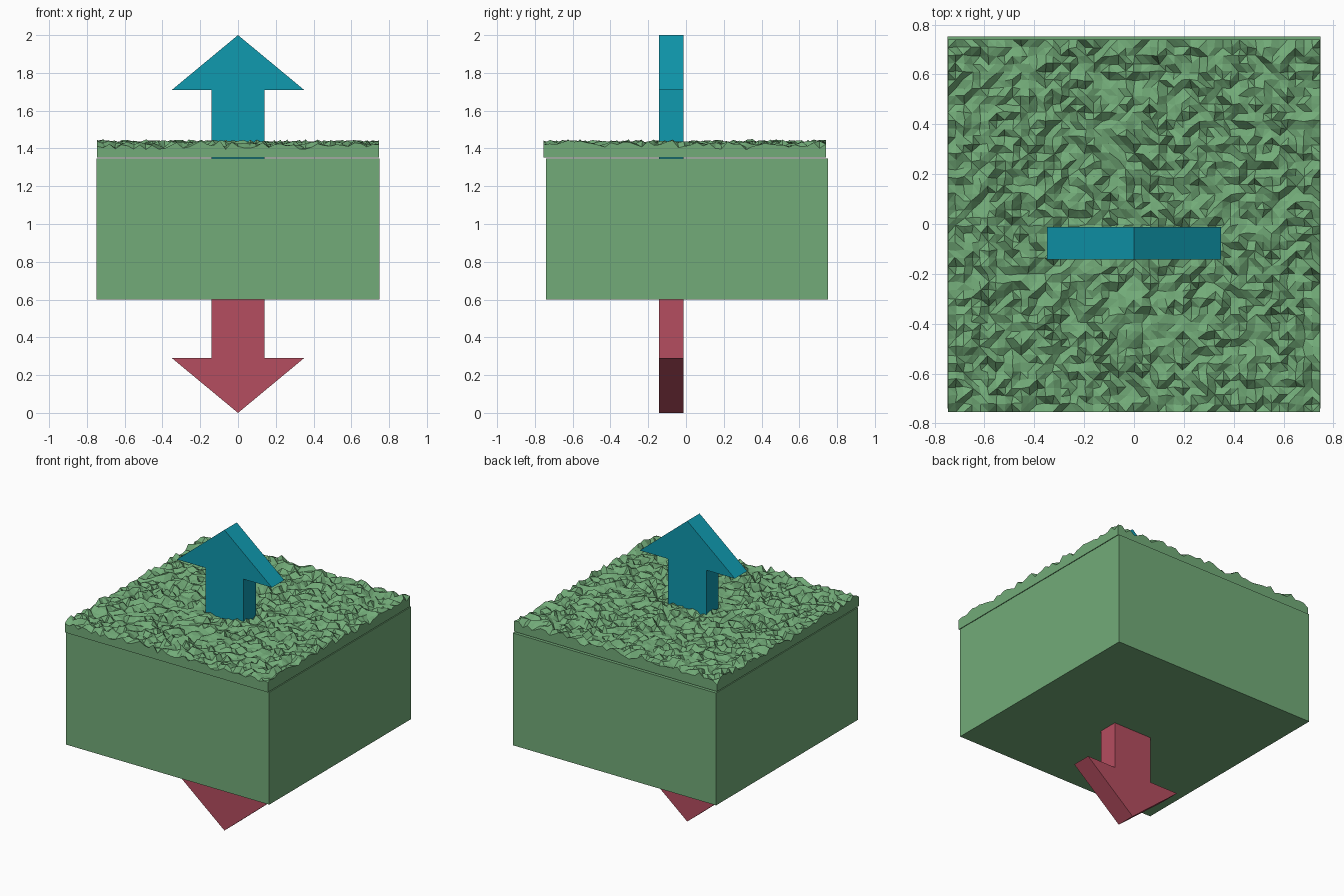
import bpy, bmesh, random

if "Cube" in bpy.data.objects:
    bpy.data.objects.remove(bpy.data.objects["Cube"])

random.seed(7)


def material(name, rgb):
    m = bpy.data.materials.new(name)
    m.diffuse_color = (*rgb, 1)
    m.use_nodes = True
    m.node_tree.nodes["Principled BSDF"].inputs["Base Color"].default_value = m.diffuse_color
    return m


def finish(bm, name, mat):
    bmesh.ops.recalc_face_normals(bm, faces=bm.faces)
    me = bpy.data.meshes.new(name)
    bm.to_mesh(me)
    bm.free()
    ob = bpy.data.objects.new(name, me)
    me.materials.append(mat)
    bpy.context.collection.objects.link(ob)
    return ob


green = material("grass_green", (0.17, 0.41, 0.19))
teal = material("up_teal", (0.005, 0.32, 0.43))
red = material("down_red", (0.46, 0.075, 0.115))

# Main block
bm = bmesh.new()
bmesh.ops.create_cube(bm, size=1)
for v in bm.verts:
    v.co.x *= 1.496
    v.co.y = v.co.y * 1.492 + 0.006
    v.co.z = v.co.z * 0.747 + 0.9735
finish(bm, "block", green)

# Rough grass layer: jittered grid with a skirt and flat underside
N, SIZE, CY, BASE = 46, 1.494, -0.007, 1.352
bm = bmesh.new()
bmesh.ops.create_grid(bm, x_segments=N, y_segments=N, size=SIZE / 2)
step = SIZE / N
rim = [e for e in bm.edges if e.is_boundary]
rim_verts = {v for e in rim for v in e.verts}
ext = bmesh.ops.extrude_edge_only(bm, edges=rim)["geom"]
low = {g for g in ext if isinstance(g, bmesh.types.BMVert)}
for v in bm.verts:
    if v in low:
        v.co.z = BASE
    else:
        v.co.z = random.triangular(1.385, 1.45, 1.42)
        if v not in rim_verts:
            v.co.x += random.uniform(-0.15, 0.15) * step
            v.co.y += random.uniform(-0.15, 0.15) * step
    v.co.y += CY
bottom_edges = [e for e in bm.edges if e.verts[0] in low and e.verts[1] in low]
bmesh.ops.contextual_create(bm, geom=bottom_edges)
quads = [f for f in bm.faces if len(f.verts) == 4]
bmesh.ops.triangulate(bm, faces=quads, quad_method='SHORT_EDGE')
finish(bm, "grass_top", green)


# Flat arrow: half profile of (x, z), mirrored, extruded along y
def arrow(name, base, neck, tip, mat):
    half = [(0.14, base), (0.14, neck), (0.35, neck)]
    profile = half + [(0, tip)] + [(-x, z) for x, z in reversed(half)]
    bm = bmesh.new()
    face = bm.faces.new([bm.verts.new((x, -0.143, z)) for x, z in profile])
    ext = bmesh.ops.extrude_face_region(bm, geom=[face])["geom"]
    for g in ext:
        if isinstance(g, bmesh.types.BMVert):
            g.co.y = -0.013
    finish(bm, name, mat)


arrow("up_arrow", 1.342, 1.71, 2.0, teal)
arrow("down_arrow", 0.605, 0.29, 0.0, red)
